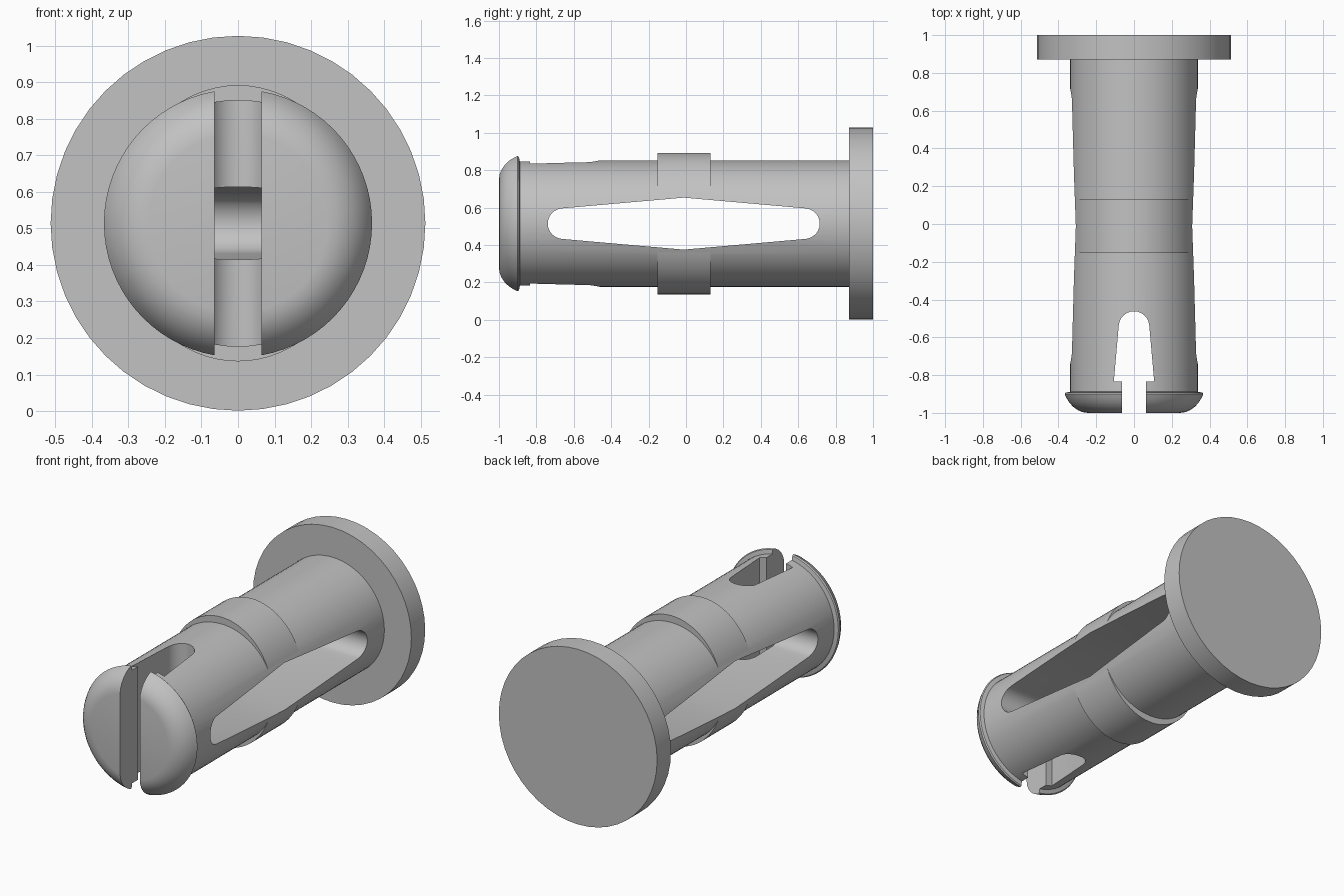
import bpy, bmesh, math
from mathutils import Vector

if "Cube" in bpy.data.objects:
    bpy.data.objects.remove(bpy.data.objects["Cube"])

CZ = 0.514  # height of the pin's axis

grey = bpy.data.materials.new("light_grey_plastic")
grey.diffuse_color = (0.54, 0.54, 0.54, 1)
grey.use_nodes = True
grey.node_tree.nodes["Principled BSDF"].inputs["Base Color"].default_value = grey.diffuse_color


def finish(name, bm):
    bmesh.ops.recalc_face_normals(bm, faces=bm.faces)
    me = bpy.data.meshes.new(name)
    bm.to_mesh(me)
    bm.free()
    me.materials.append(grey)
    ob = bpy.data.objects.new(name, me)
    bpy.context.collection.objects.link(ob)
    return ob


def lathe(name, profile, n, sx=1.0):
    """Turn (y, radius) points around the y axis; sx squashes the width."""
    bm = bmesh.new()
    rings = []
    for y, r in profile:
        rings.append([bm.verts.new((sx * r * math.cos(2 * math.pi * i / n), y,
                                    CZ + r * math.sin(2 * math.pi * i / n)))
                      for i in range(n)])
    for a, b in zip(rings, rings[1:]):
        for i in range(n):
            j = (i + 1) % n
            bm.faces.new((a[i], a[j], b[j], b[i]))
    bm.faces.new(rings[0])
    bm.faces.new(rings[-1])
    return finish(name, bm)


def prism(name, points, direction):
    """Extrude an outline of 3D points along a direction, as a cutter."""
    bm = bmesh.new()
    d = Vector(direction)
    face = bm.faces.new([bm.verts.new(Vector(p) - d) for p in points])
    ext = bmesh.ops.extrude_face_region(bm, geom=[face])["geom"]
    bmesh.ops.translate(bm, vec=d * 2,
                        verts=[v for v in ext if isinstance(v, bmesh.types.BMVert)])
    ob = finish(name, bm)
    ob.hide_render = True
    return ob


def arc(cy, cz, r, start, end, n=12):
    return [(cy + r * math.cos(math.radians(start + (end - start) * i / n)),
             cz + r * math.sin(math.radians(start + (end - start) * i / n)))
            for i in range(n + 1)]


def boolean(ob, other, op):
    mod = ob.modifiers.new(op.lower(), 'BOOLEAN')
    mod.operation, mod.solver, mod.object = op, 'EXACT', other
    bpy.context.view_layer.objects.active = ob
    bpy.ops.object.modifier_apply(modifier=mod.name)
    bpy.data.objects.remove(other)


# shaft with its rounded snap head
head = [(-1.0, 0.245), (-0.996, 0.272), (-0.985, 0.298), (-0.968, 0.322),
        (-0.945, 0.343), (-0.92, 0.358), (-0.90, 0.367), (-0.893, 0.362),
        (-0.888, 0.338)]
shaft = lathe("slotted_shaft", head + [(0.875, 0.338)], 72)

# oval collar swelling above and below the middle
collar = lathe("collar", [(-0.153, 0.378), (0.132, 0.378)], 72, sx=0.33 / 0.378)
boolean(shaft, collar, 'UNION')

# long sideways window, widest at the middle
window = (arc(-0.657, CZ, 0.082, 97, 263) + [(-0.012, CZ - 0.139)]
          + arc(0.633, CZ, 0.082, -83, 83) + [(-0.012, CZ + 0.139)])
boolean(shaft, prism("window_cutter", [(0, y, z) for y, z in window], (1, 0, 0)),
        'DIFFERENCE')

# vertical slot through the head, opening into a wider tapered notch
notch = ([(-1.1, -0.064), (-0.835, -0.064), (-0.835, -0.107)]
         + arc(-0.543, 0, 0.081, -86, 86)
         + [(-0.835, 0.107), (-0.835, 0.064), (-1.1, 0.064)])
boolean(shaft, prism("notch_cutter", [(x, y, CZ) for y, x in notch], (0, 0, 1)),
        'DIFFERENCE')

# end flange
flange = lathe("end_flange", [(0.872, 0.513), (1.0, 0.513)], 48)

for ob in (shaft, flange):
    bpy.ops.object.select_all(action='DESELECT')
    ob.select_set(True)
    bpy.context.view_layer.objects.active = ob
    bpy.ops.object.shade_smooth_by_angle(angle=math.radians(30))
